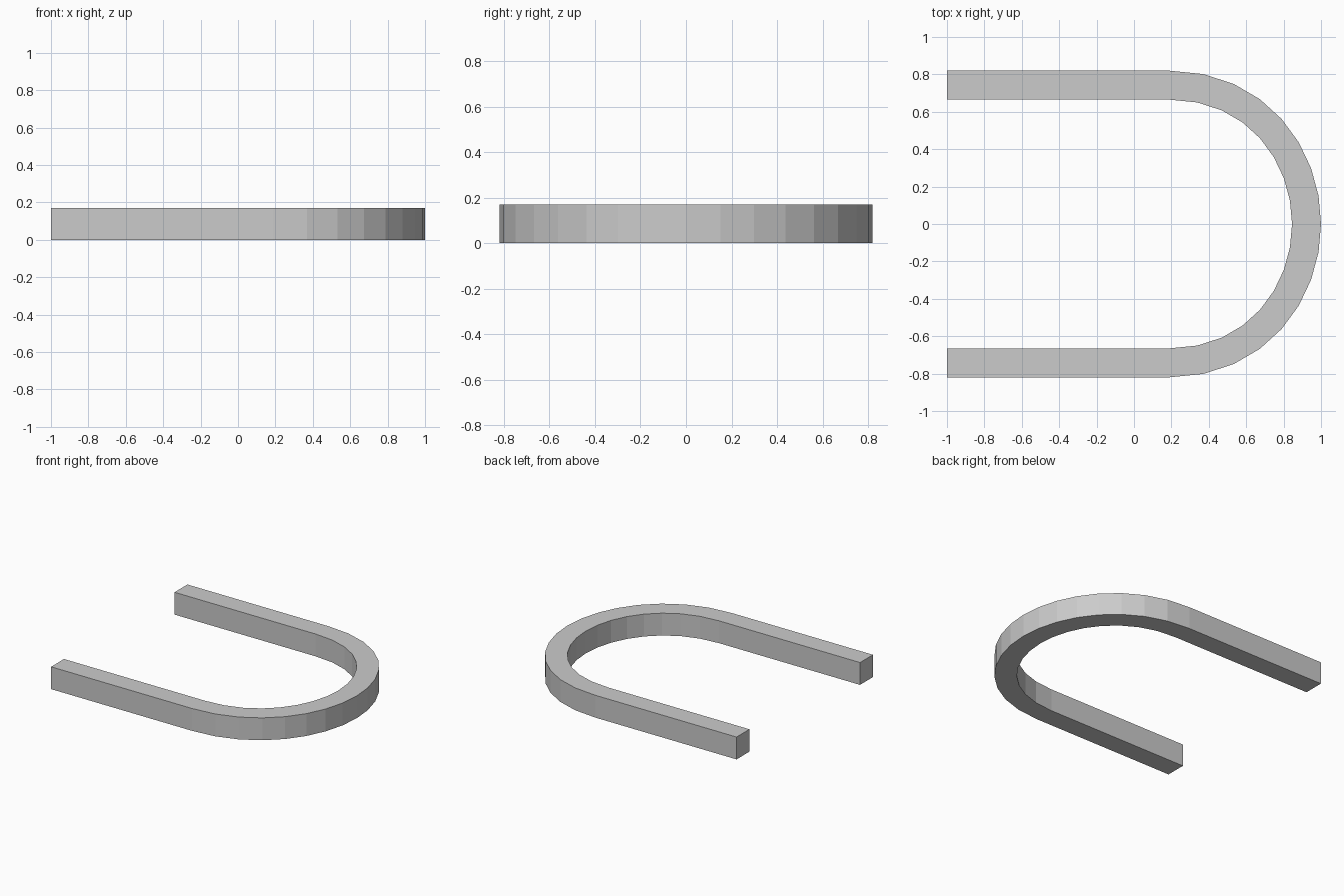
import bpy, bmesh
from mathutils import Vector
from mathutils.geometry import interpolate_bezier

if "Cube" in bpy.data.objects:
    bpy.data.objects.remove(bpy.data.objects["Cube"])

HALF_WIDTH, HEIGHT = 0.0775, 0.17
ARM_Y, BEND_X, APEX_X = 0.7425, 0.187, 0.9225

# Centre line: straight arm, quarter bend to the apex, then mirrored
bend = [Vector(p) for p in interpolate_bezier(
    Vector((BEND_X, ARM_Y, 0)), Vector((BEND_X + 0.472, ARM_Y, 0)),
    Vector((APEX_X, 0.369, 0)), Vector((APEX_X, 0, 0)), 9)]
half = [Vector((-1, ARM_Y, 0))] + bend
path = half + [Vector((p.x, -p.y, 0)) for p in reversed(half[:-1])]

# Sweep a rectangular section along the path
bm = bmesh.new()
rings = []
for i, p in enumerate(path):
    a = (p - path[max(i - 1, 0)]).normalized()
    b = (path[min(i + 1, len(path) - 1)] - p).normalized()
    t = (a + b).normalized()
    if i in (1, len(path) - 2):          # bend starts tangent to the arm
        t = a if i == 1 else b
    n = Vector((-t.y, t.x, 0)) * HALF_WIDTH
    up = Vector((0, 0, HEIGHT))
    rings.append([bm.verts.new(v) for v in (p + n, p - n, p - n + up, p + n + up)])
for r, s in zip(rings, rings[1:]):
    for k in range(4):
        m = (k + 1) % 4
        bm.faces.new((r[k], r[m], s[m], s[k]))
bm.faces.new(rings[0])
bm.faces.new(rings[-1])
bmesh.ops.recalc_face_normals(bm, faces=bm.faces)

mesh = bpy.data.meshes.new("u_shaped_bar")
bm.to_mesh(mesh)
bm.free()
bpy.context.collection.objects.link(bpy.data.objects.new("u_shaped_bar", mesh))
